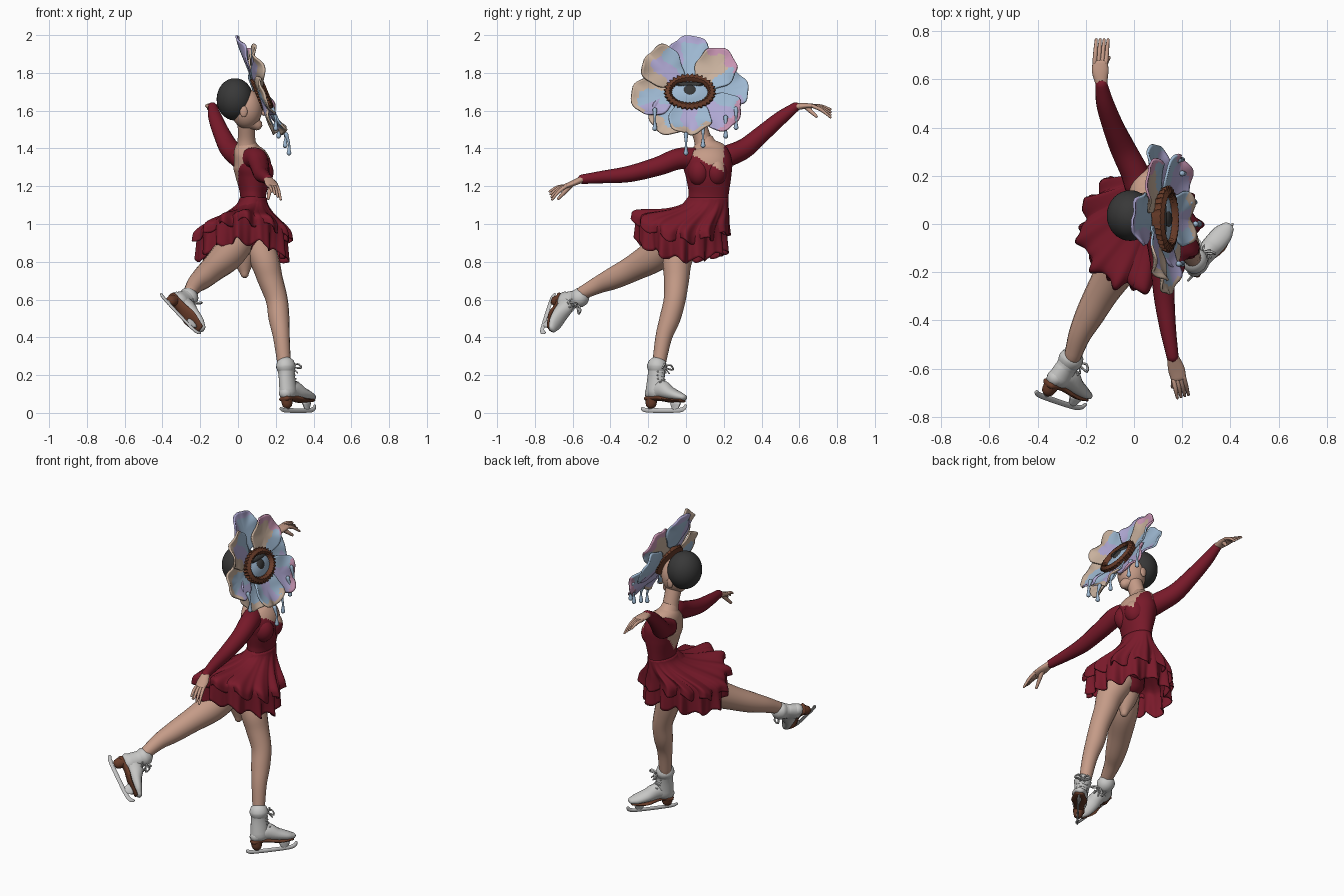
import bpy, bmesh, math
from mathutils import Vector, Matrix

if "Cube" in bpy.data.objects:
    bpy.data.objects.remove(bpy.data.objects["Cube"])

def material(name, *rgb):
    m = bpy.data.materials.new(name)
    m.use_nodes = True
    m.diffuse_color = (*rgb, 1)
    bsdf = m.node_tree.nodes["Principled BSDF"]
    bsdf.inputs["Base Color"].default_value = (*rgb, 1)
    bsdf.inputs["Roughness"].default_value = 0.7
    return m

SKIN = material("skin", .56, .33, .245)
RED = material("dress red", .19, .01, .023)
DARK = material("hair charcoal", .04, .04, .04)
WHITE = material("boot white", .57, .57, .56)
BROWN = material("sole brown", .14, .045, .022)
STEEL = material("blade steel", .57, .57, .57)
TINTS = [material("petal blue", .34, .48, .64), material("petal lavender", .43, .39, .65),
         material("petal pink", .58, .30, .45), material("petal cream", .58, .44, .34)]
BLUE, LILAC, PINK, CREAM = range(4)

def loft(name, rings, mats, rule=None, caps=(True, True), matrix=None, thick=0):
    """Skin closed rings of points; rule(centre) picks the material index."""
    bm = bmesh.new()
    vs = [[bm.verts.new(p) for p in ring] for ring in rings]
    n = len(vs[0])
    for a, b in zip(vs, vs[1:]):
        for i in range(n):
            bm.faces.new((a[i], a[(i + 1) % n], b[(i + 1) % n], b[i]))
    for use, ring in zip(caps, (vs[0], vs[-1])):
        if use:
            bm.faces.new(ring)
    bmesh.ops.recalc_face_normals(bm, faces=bm.faces)
    if rule:
        for f in bm.faces:
            f.material_index = rule(f.calc_center_median())
    me = bpy.data.meshes.new(name)
    bm.to_mesh(me)
    bm.free()
    ob = bpy.data.objects.new(name, me)
    bpy.context.collection.objects.link(ob)
    for m in mats:
        me.materials.append(m)
    if matrix:
        ob.matrix_world = matrix
    bpy.ops.object.select_all(action='DESELECT')
    ob.select_set(True)
    bpy.context.view_layer.objects.active = ob
    bpy.ops.object.shade_smooth_by_angle(angle=math.radians(60))
    if thick:
        ob.modifiers.new("thickness", 'SOLIDIFY').thickness = thick

def limb(name, pts, mats, ref=(1, 0, 0), sides=16, sub=5, rule=None, matrix=None):
    """Rounded tube through (x, y, z, radius[, second radius])."""
    pts = [Vector(p if len(p) == 5 else (*p, p[3])) for p in pts]
    ext = [2 * pts[0] - pts[1]] + pts + [2 * pts[-1] - pts[-2]]
    path = []
    for a, b, c, d in zip(ext, ext[1:], ext[2:], ext[3:]):
        for k in range(sub):
            t = k / sub
            path.append(b + (c - a) * (t / 2) + (a * 2 - b * 5 + c * 4 - d) * (t * t / 2)
                        + (b * 3 - a - c * 3 + d) * (t ** 3 / 2))
    path.append(pts[-1])
    rings = []

    def ring(p, tan, push, scale):
        u = Vector(ref).cross(tan).normalized()
        v = tan.cross(u)
        c = p.xyz + tan * push * min(p[3], p[4])
        angles = [math.tau * i / sides for i in range(sides)]
        rings.append([c + u * (math.cos(a) * p[3] * scale) + v * (math.sin(a) * p[4] * scale) for a in angles])

    tans = [(path[min(i + 1, len(path) - 1)].xyz - path[max(i - 1, 0)].xyz).normalized() for i in range(len(path))]
    ring(path[0], tans[0], -.9, .4)
    ring(path[0], tans[0], -.5, .85)
    for p, t in zip(path, tans):
        ring(p, t, 0, 1)
    ring(path[-1], tans[-1], .5, .85)
    ring(path[-1], tans[-1], .9, .4)
    loft(name, rings, mats, rule, matrix=matrix)

def ball(name, c, r, mats, rule=None):
    rings = []
    for i in range(1, 24):
        a = math.pi * i / 24
        rings.append([Vector((c[0] + r[0] * math.sin(a) * math.cos(b), c[1] + r[1] * math.sin(a) * math.sin(b),
                              c[2] + r[2] * math.cos(a))) for b in [math.tau * k / 32 for k in range(32)]])
    loft(name, rings, mats, rule)

# Torso with a slanted neckline and open back
def neckline(c):
    if c.x > .06:
        return 0 if c.z > 1.385 - .55 * c.y and .01 < c.y < .2 else 1
    return 0 if c.z > 1.18 + abs(c.y - .11) * 1.3 else 1

limb("torso", [(.05, .05, 1, .12, .1), (.078, .11, 1.1, .108, .07), (.08, .12, 1.16, .106, .07),
               (.08, .12, 1.25, .12, .092), (.073, .115, 1.32, .13, .1), (.05, .11, 1.385, .11, .075),
               (.045, .1, 1.43, .055, .05)], [SKIN, RED], sides=64, sub=10, rule=neckline)
for y in (.07, .16):
    ball("bust", (.122, y, 1.275), (.066, .06, .075), [SKIN, RED], neckline)
limb("neck", [(.045, .1, 1.4, .055), (.045, .085, 1.46, .046), (.045, .05, 1.56, .048)], [SKIN])

# Head, cropped hair and face
ball("hair", (-.016, .035, 1.66), (.097, .105, .112), [DARK])
ball("face", (.045, .035, 1.61), (.083, .083, .105), [SKIN])
limb("jaw", [(.05, .04, 1.56, .06), (.1, .037, 1.525, .03)], [SKIN])
limb("nose", [(.115, .035, 1.62, .01), (.138, .035, 1.585, .013)], [SKIN], ref=(0, 1, 0), sides=10)
for y in (-.048, .118):
    ball("ear", (.03, y, 1.595), (.02, .01, .03), [SKIN])

# Arms: sleeves, palms, fingers
limb("right_sleeve", [(.07, .05, 1.345, .06), (.1, -.04, 1.345, .056), (.115, -.15, 1.305, .05),
                      (.125, -.3, 1.265, .043), (.14, -.43, 1.25, .034), (.16, -.55, 1.237, .025)], [RED])
limb("left_sleeve", [(.02, .16, 1.345, .06), (0, .22, 1.36, .058), (-.045, .31, 1.4, .053),
                     (-.085, .4, 1.475, .045), (-.12, .5, 1.56, .037), (-.135, .58, 1.62, .025)], [RED])

def hand(side, wrist, palm, knuckle, tip, spread, thumb):
    wrist, palm, knuckle, tip, spread = map(Vector, (wrist, palm, knuckle, tip, spread))
    limb(side + "_palm", [(*wrist, .024, .019), (*palm, .034, .015), (*knuckle, .032, .012)], [SKIN], ref=(0, 0, 1))
    for k in range(4):
        o = spread * (k - 1.5)
        end = tip + o * 1.1 - Vector((0, 0, .014 * k))
        mid = (knuckle + o + end) / 2 + Vector((0, 0, .008))
        limb(side + "_finger", [(*(knuckle + o), .01), (*mid, .009), (*end, .006)], [SKIN], ref=(0, 0, 1), sides=8, sub=3)
    limb(side + "_thumb", [(*palm, .014), (*((palm + Vector(thumb)) / 2), .012), (*thumb, .008)], [SKIN],
         ref=(0, 0, 1), sides=8, sub=3)

hand("right", (.16, -.55, 1.237), (.175, -.6, 1.215), (.185, -.64, 1.2), (.203, -.715, 1.172), (.014, .004, 0), (.16, -.675, 1.135))
hand("left", (-.135, .58, 1.62), (-.14, .63, 1.625), (-.14, .67, 1.625), (-.132, .765, 1.607), (.015, 0, 0), (-.105, .69, 1.57))

# Two ruffled skirt layers, flaring out below the waist then hanging
def skirt(name, width, drop, phase):
    rings = []
    for j in range(23):
        t = j / 22
        k = min(1, t * drop / .2)
        g = k * k * (3 - 2 * k)
        ring = []
        for i in range(192):
            a = math.tau * i / 192
            s = math.sin(a)
            fold = math.sin(12 * a + phase + .9 * math.sin(3 * a))
            r = .1 + (width - .1) * g + (.022 * fold + .006 * math.sin(25 * a)) * t ** 1.5
            y = .117 - .142 * g + r * s * (1.08 - .08 * g)
            z = 1.14 - drop * t + g * r * (.3 * s * s - .12 * s) + .016 * t * t * math.cos(12 * a + phase)
            ring.append(Vector((.08 - .057 * g + r * math.cos(a) * (.72 + .28 * g), y, z)))
        rings.append(ring)
    loft(name, rings, [RED], caps=(False, False), thick=.006)

skirt("upper_skirt", .245, .23, 0)
skirt("lower_skirt", .228, .33, 1.7)
limb("pelvis", [(.06, .06, 1.0, .08), (.04, -.02, .93, .11)], [RED])
limb("hip_underside", [(.03, -.03, .91, .085), (.03, -.035, .82, .062), (.035, -.045, .735, .022)], [SKIN])

# Legs
limb("standing_leg", [(.09, -.01, .92, .09), (.14, -.045, .81, .078), (.17, -.05, .71, .067), (.205, -.06, .6, .058),
                      (.217, -.085, .5, .055), (.23, -.118, .4, .044), (.245, -.145, .25, .035)], [SKIN])
limb("trailing_leg", [(-.01, -.1, .9, .09), (-.06, -.17, .83, .086), (-.13, -.28, .765, .07), (-.185, -.38, .715, .06),
                      (-.225, -.46, .68, .047), (-.255, -.55, .635, .035)], [SKIN], ref=(0, 0, 1))

# Ice skates, built heel at the origin with the toe along x
def skate(side, heel, forward, up, top):
    f = Vector(forward).normalized()
    u = (Vector(up) - f * f.dot(Vector(up))).normalized()
    mx = Matrix((f, u.cross(f), u)).transposed().to_4x4()
    mx.translation = heel

    def part(name, pts, mat, ref=(0, 0, 1), sides=14):
        limb(side + "_" + name, pts, [mat], ref=ref, sides=sides, sub=4, matrix=mx)

    part("boot_shaft", [(.06, 0, top, .046, .05), (.06, 0, top - .03, .042, .047), (.06, 0, (top + .11) / 2, .04, .05),
                        (.06, 0, .11, .042, .055)], WHITE, ref=(1, 0, 0), sides=20)
    part("boot_collar", [(.06, 0, top, .05, .054), (.06, 0, top + .007, .05, .054)], WHITE, ref=(1, 0, 0), sides=20)
    part("boot_foot", [(.035, 0, .105, .036, .035), (.1, 0, .125, .04, .05), (.16, 0, .105, .045, .036),
                       (.22, 0, .09, .042, .025), (.255, 0, .083, .027, .017)], WHITE)
    part("sole", [(.02, 0, .075, .034, .016), (.09, 0, .08, .03, .016), (.17, 0, .066, .046, .011),
                  (.25, 0, .066, .028, .009)], BROWN)
    part("heel_block", [(.04, 0, .075, .031, .034), (.04, 0, .048, .027, .03)], BROWN, ref=(1, 0, 0))
    part("blade", [(-.02, 0, .024, .005, .009), (.02, 0, .014, .006, .012), (.21, 0, .013, .006, .012),
                   (.262, 0, .022, .006, .012), (.275, 0, .04, .005, .008)], STEEL, sides=8)
    for x, w in ((.04, .025), (.205, .035)):
        part("blade_post", [(x, 0, .05, .012, w), (x, 0, .02, .006, w * .6)], STEEL, ref=(1, 0, 0), sides=10)
    for k in range(5):
        x, z = .104 + .005 * max(0, 2 - k) ** 2, .16 + (top - .17) * k / 4
        part("lace", [(x - .012, -.03, z, .004), (x + .006, 0, z, .004), (x - .012, .03, z, .004)], WHITE, sides=6)
    for d in (-1, 1):
        part("bow_loop", [(.105, 0, top, .005), (.13, d * .025, top + .013, .005), (.135, d * .045, top - .01, .005),
                          (.11, d * .01, top - .005, .005)], WHITE, sides=6)
        part("bow_end", [(.108, 0, top, .004), (.135, d * .015, top - .033, .004)], WHITE, sides=6)

skate("standing", (.24, -.22, 0), (.62, .78, 0), (-.08, .1, 1), .245)
skate("trailing", (-.405, -.72, .61), (.18, -.06, -.19), (.5, .82, .2), .2)

# Flower mask: local x is sideways, y is up the bloom, z is outward
flower = Matrix(((0, 1, 0), (-.38, 0, .92), (.92, 0, .38))).transposed().to_4x4()
flower.translation = (.105, .02, 1.685)

def petal(deg, reach, lift, core, left, right, rim):
    """Cupped petal; left and right are its sides as seen looking out along it."""
    ang = math.radians(deg)
    ca, sa = math.cos(ang), math.sin(ang)

    def place(s, b):
        wave = 1 + (.04 * math.sin(3 * b + deg) + .035 * math.sin(7 * b)) * s
        p = reach - .115 + .115 * s * math.cos(b) * wave
        q = .11 * s * math.sin(b) * wave * (1 + .2 * math.cos(b))
        out = .5 + .5 * s * math.cos(b)
        h = lift * out + .04 * out * s * s * abs(math.sin(b)) + .012 * math.sin(5 * b + deg) * s ** 3 * out
        return Vector((p * ca - q * sa, p * sa + q * ca, h))

    def colour(c):
        p, q = c.x * ca + c.y * sa, c.y * ca - c.x * sa
        wobble = .014 * math.sin(45 * p + deg) + .01 * math.sin(60 * q)
        if p > reach - .045 + wobble - 2 * q * q:
            return rim
        return left if q > .035 + wobble else right if q < wobble - .035 else core

    rings = [[place(s / 12, math.tau * i / 56) for i in range(56)] for s in range(1, 13)]
    loft("petal", rings, TINTS, colour, caps=(True, False), matrix=flower, thick=.01)

petal(90, .33, .0, BLUE, LILAC, BLUE, LILAC)
petal(45, .305, .03, CREAM, CREAM, BLUE, PINK)
petal(8, .31, -.025, BLUE, BLUE, LILAC, BLUE)
petal(-34, .305, .03, LILAC, BLUE, LILAC, PINK)
petal(-90, .25, .04, LILAC, BLUE, BLUE, CREAM)
petal(-174, .31, .015, BLUE, LILAC, CREAM, CREAM)
petal(-130, .265, -.015, BLUE, BLUE, LILAC, CREAM)
petal(136, .305, .06, LILAC, CREAM, BLUE, CREAM)

# Eye at the centre, ringed by spiky brown stamens
def oval(w, h, z, spike=0, cy=0):
    return [Vector((w * (1 + spike * (i % 2)) * math.cos(math.tau * i / 64),
                    cy + h * (1 + spike * (i % 2)) * math.sin(math.tau * i / 64), z)) for i in range(64)]

loft("stamen_ring", [oval(.12, .088, -.01), oval(.124, .092, .045, .14), oval(.112, .08, .056, -.08),
                     oval(.096, .062, .046, .1), oval(.09, .055, .01)], [BROWN], matrix=flower)
loft("eyeball", [oval(.1, .066, .03), oval(.06, .04, .042), oval(.025, .016, .048)], [TINTS[BLUE]], matrix=flower)
loft("iris", [oval(.034, .03, .042, .12, .008), oval(.027, .024, .052, 0, .008)], [DARK], matrix=flower)
loft("upper_lid", [oval(.074, .013, .038, .1, .044), oval(.06, .008, .048, 0, .044)], [DARK], matrix=flower)

# Drips hanging from the lower petals
for x, y, z in ((.2, -.165, 1.505), (.27, 0, 1.375), (.25, .09, 1.415), (.215, .21, 1.465), (.2, .265, 1.51)):
    limb("drip", [(x - .015, y, z + .1, .012), (x, y, z + .05, .006), (x, y, z + .02, .009), (x, y, z, .013)],
         [TINTS[BLUE]], sides=10)
